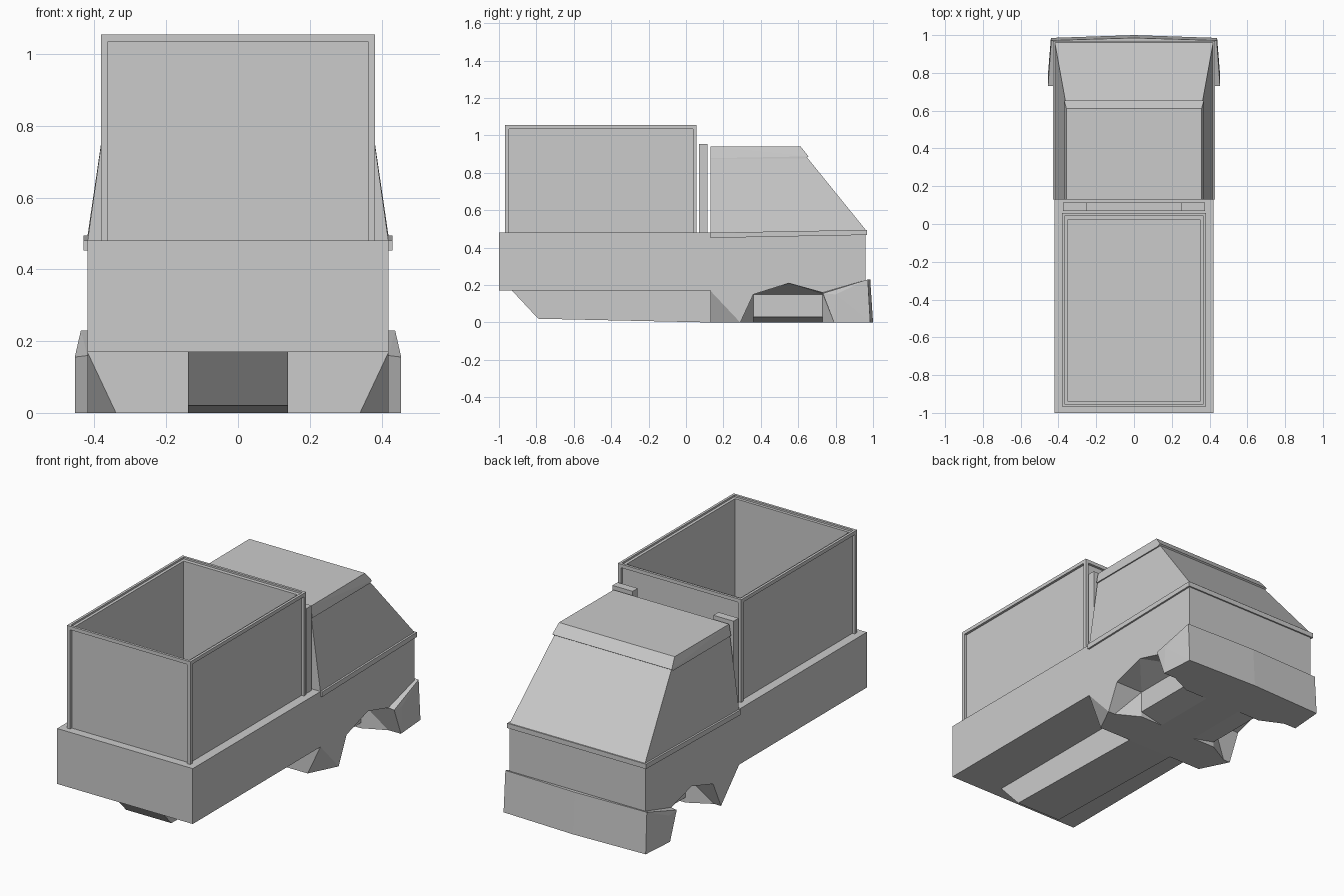
import bpy, bmesh

if "Cube" in bpy.data.objects:
    bpy.data.objects.remove(bpy.data.objects["Cube"])


def make(name, bm):
    bmesh.ops.recalc_face_normals(bm, faces=bm.faces)
    me = bpy.data.meshes.new(name)
    bm.to_mesh(me)
    bm.free()
    ob = bpy.data.objects.new(name, me)
    bpy.context.collection.objects.link(ob)
    return ob


def add_hull(bm, pts):
    verts = [bm.verts.new(p) for p in pts]
    res = bmesh.ops.convex_hull(bm, input=verts)
    junk = [g for g in res["geom_interior"] + res["geom_unused"]
            if isinstance(g, bmesh.types.BMVert) and g.is_valid]
    bmesh.ops.delete(bm, geom=list(set(junk)), context='VERTS')
    bmesh.ops.dissolve_limit(bm, angle_limit=0.01, verts=bm.verts, edges=bm.edges)


def hull(name, pts):
    bm = bmesh.new()
    add_hull(bm, pts)
    return make(name, bm)


def sym(pts):
    return [(s * x, y, z) for x, y, z in pts for s in (1, -1)]


def box_pts(x0, x1, y0, y1, z0, z1):
    return [(x, y, z) for x in (x0, x1) for y in (y0, y1) for z in (z0, z1)]


def box(name, *b):
    return hull(name, box_pts(*b))


# Rear bed block and tapered front body
box("rear_bed", -.42, .42, -1, .13, .17, .48)
front = hull("front_body", sym([
    (.34, .13, 0), (.42, .13, .17), (.42, .29, 0), (.42, .96, 0),
    (.42, .13, .48), (.42, .96, .48)]))

# Chassis spine under the bed
hull("chassis_spine", sym([(.14, -.93, .17), (.14, -.79, .02),
                           (.14, .13, 0), (.14, .13, .17)]))

# Wrap-around bumper with a slight point in the middle
bumper = hull("front_bumper", sym([
    (.455, .73, .155), (.455, .79, 0), (.44, .985, 0), (.455, .80, .15),
    (.438, .972, .23), (.42, .73, .16)]) + [(0, .985, .23), (0, 1, 0)])

# Wheel arches cut from the body and bumper
arch = [(.267, -.05), (.36, .15), (.55, .21), (.73, .16), (.81, -.05)]
for s, side in ((1, "right"), (-1, "left")):
    well = [(s * x, y, z) for x in (.42, .5) for y, z in arch]
    well += [(s * .25, y, z) for y in (.36, .73) for z in (-.05, .15)]
    shelf = [(s * x, y, z) for y in (.36, .73)
             for x, z in ((.25, .03), (.4, .03), (.11, 0), (.11, -.04), (.4, -.04))]
    cuts = [hull("arch_cutter_" + side, well), hull("shelf_cutter_" + side, shelf)]
    for c in cuts:
        c.hide_render = True
        c.hide_set(True)
        for ob in (front, bumper):
            m = ob.modifiers.new("cut", 'BOOLEAN')
            m.operation = 'DIFFERENCE'
            m.solver = 'EXACT'
            m.object = c

# Apply the cuts and remove the cutters
bpy.context.view_layer.update()
dg = bpy.context.evaluated_depsgraph_get()
for ob in (front, bumper):
    me = bpy.data.meshes.new_from_object(ob.evaluated_get(dg))
    ob.modifiers.clear()
    ob.data = me
for c in [o for o in bpy.data.objects if "cutter" in o.name]:
    bpy.data.objects.remove(c)

# Belt ledge, cab and roof
hull("belt_ledge", sym([(.43, .13, .452), (.43, .968, .468),
                        (.43, .13, .48), (.43, .968, .495)]))
hull("cab", sym([(.42, .13, .475), (.42, .965, .49),
                 (.362, .13, .885), (.362, .645, .885)]))
hull("cab_roof", sym([(.37, .13, .878), (.37, .64, .878), (.37, .655, .888),
                      (.358, .13, .94), (.358, .612, .942)]))

# Guard behind the cab
for s, side in ((1, "right"), (-1, "left")):
    box("guard_post_" + side, s * .25, s * .375, .07, .115, .48, .955)
box("guard_panel", -.25, .25, .07, .115, .48, .88)

# Open cargo box: hollow shell with walls set back from the frame
bm = bmesh.new()


def loop(x, y0, y1, z):
    return [bm.verts.new(p) for p in ((-x, y0, z), (x, y0, z), (x, y1, z), (-x, y1, z))]


rings = [loop(.368, -.953, .043, .48), loop(.368, -.953, .043, 1.035),
         loop(.382, -.967, .057, 1.035), loop(.382, -.967, .057, 1.055),
         loop(.368, -.953, .043, 1.055), loop(.368, -.953, .043, 1.045),
         loop(.352, -.937, .022, 1.045), loop(.352, -.937, .022, .49)]
for a, b in zip(rings, rings[1:]):
    for i in range(4):
        j = (i + 1) % 4
        bm.faces.new((a[i], a[j], b[j], b[i]))
bm.faces.new(rings[-1])
bm.faces.new(rings[0][::-1])
make("cargo_box", bm)

# Corner posts of the cargo box
for s, side in ((1, "right"), (-1, "left")):
    for y, end in ((-.967, "rear"), (.037, "front")):
        box("box_post_%s_%s" % (end, side), s * .362, s * .382, y, y + .02, .48, 1.04)
